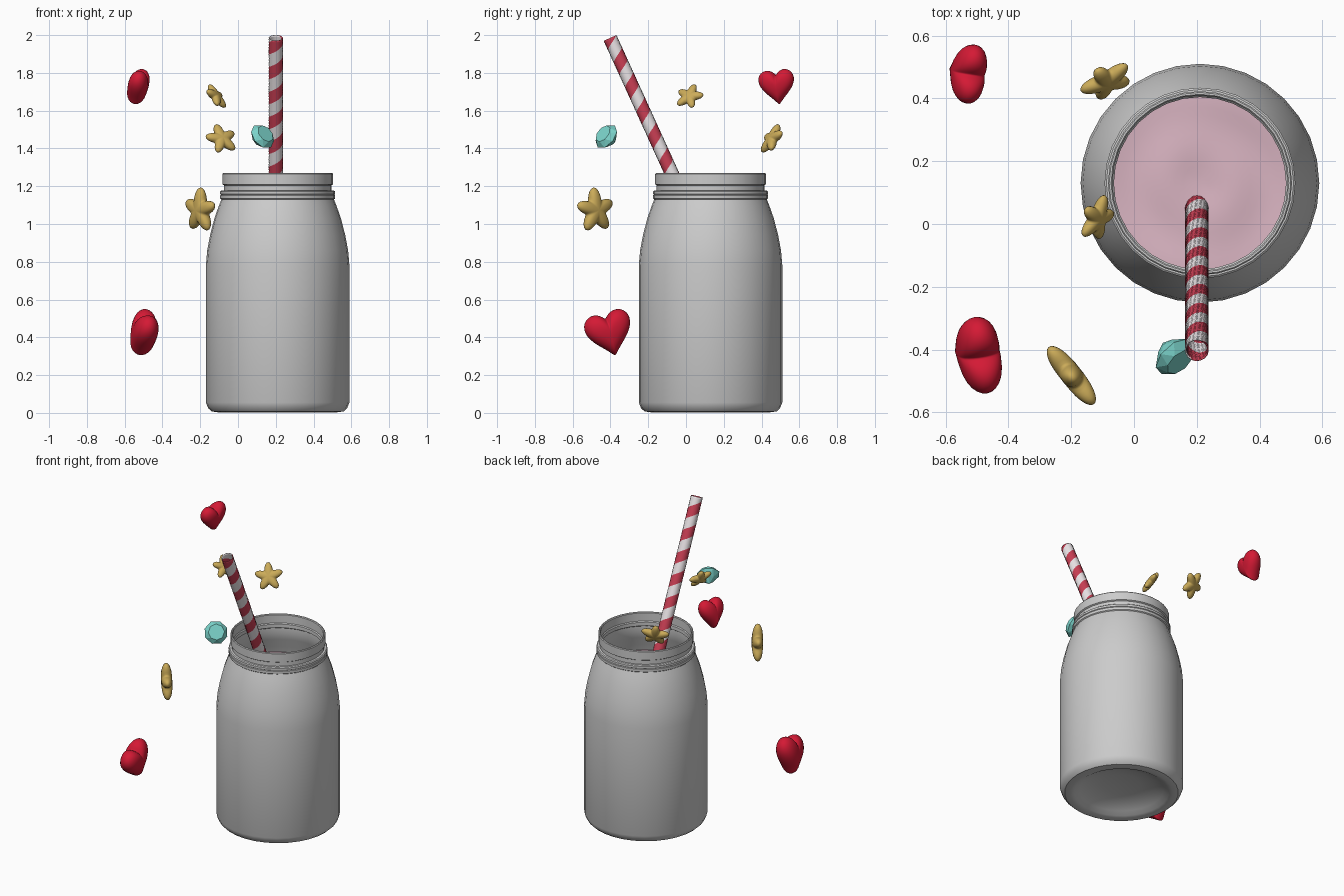
import bpy, bmesh
from math import sin, cos, pi, tau, radians
from mathutils import Vector, Matrix

if "Cube" in bpy.data.objects:
    bpy.data.objects.remove(bpy.data.objects["Cube"])


def mat(name, r, g, b):
    m = bpy.data.materials.new(name)
    m.diffuse_color = (r, g, b, 1)
    m.use_nodes = True
    m.node_tree.nodes["Principled BSDF"].inputs["Base Color"].default_value = m.diffuse_color
    return m


RED = mat("heart_red", 0.66, 0.01, 0.035)
GOLD = mat("gold", 0.60, 0.41, 0.10)
TEAL = mat("teal", 0.20, 0.66, 0.60)
PINK = mat("milk_pink", 0.70, 0.46, 0.54)
STRIPE = mat("stripe_red", 0.60, 0.05, 0.09)
WHITE = mat("stripe_white", 0.84, 0.79, 0.81)


def finish(name, bm, mats=(), matrix=Matrix(), angle=40):
    bmesh.ops.remove_doubles(bm, verts=bm.verts, dist=1e-5)
    bmesh.ops.recalc_face_normals(bm, faces=bm.faces)
    me = bpy.data.meshes.new(name)
    bm.to_mesh(me)
    bm.free()
    ob = bpy.data.objects.new(name, me)
    bpy.context.collection.objects.link(ob)
    for m in mats:
        me.materials.append(m)
    ob.matrix_world = matrix
    if angle:
        bpy.ops.object.select_all(action='DESELECT')
        ob.select_set(True)
        bpy.context.view_layer.objects.active = ob
        bpy.ops.object.shade_smooth_by_angle(angle=radians(angle))
    return ob


def loft(rings, pick=lambda i: 0):
    """Skin equal-length closed rings; pick(i) gives the material of column i."""
    bm = bmesh.new()
    vs = [[bm.verts.new(p) for p in ring] for ring in rings]
    n = len(rings[0])
    for a, b in zip(vs, vs[1:]):
        for i in range(n):
            j = (i + 1) % n
            bm.faces.new((a[i], a[j], b[j], b[i])).material_index = pick(i)
    return bm


def circle(r, z, n=32, turn=0.0):
    return [(r * cos(tau * i / n + turn), r * sin(tau * i / n + turn), z) for i in range(n)]


def pose(loc, normal, roll=0):
    """Local z along normal, local y as upright as possible, then rolled."""
    z = Vector(normal).normalized()
    y = (Vector((0, 0, 1)) - z * z.z).normalized()
    x = y.cross(z)
    rot = Matrix((x, y, z)).transposed().to_4x4()
    return Matrix.Translation(loc) @ rot @ Matrix.Rotation(radians(roll), 4, 'Z')


def pillow(name, outline, thick, material, matrix, steps=14):
    """Puffy solid: outline shrinking to a pole on each side."""
    rings = []
    for k in range(steps + 1):
        t = -pi / 2 + pi * k / steps
        s = max(cos(t), 0) ** 0.75 if 0 < k < steps else 0
        rings.append([(x * s, y * s, thick / 2 * sin(t)) for x, y in outline])
    return finish(name, loft(rings), [material], matrix, 60)


# Jar: outside from the hollow base up, over the lip and down the inside
JAR = Matrix.Translation((0.21, 0.13, 0))
profile = [(0, .07), (.12, .066), (.2, .052), (.26, .028), (.29, .01), (.315, .003), (.35, .008),
           (.368, .025), (.38, .055), (.38, .78), (.373, .86), (.358, .94), (.335, 1.03),
           (.312, 1.095), (.298, 1.13), (.304, 1.135), (.304, 1.152), (.3, 1.155), (.304, 1.158),
           (.304, 1.172), (.298, 1.177), (.285, 1.178), (.285, 1.205), (.293, 1.21),
           (.293, 1.265), (.289, 1.27), (.283, 1.27), (.279, 1.265), (.279, 1.21),
           (.274, 1.204), (.274, 1.18), (.286, 1.172), (.286, 1.135), (.298, 1.09),
           (.321, 1.03), (.345, .94), (.361, .85), (.367, .78), (.367, .1), (.34, .085), (0, .085)]
finish("jar", loft([circle(r, z) for r, z in profile]), matrix=JAR, angle=35)

# Milkshake filling with a gently swirled surface
rings = [circle(0, .09), circle(.33, .09), circle(.362, .12), circle(.362, .78),
         circle(.355, .85), circle(.339, .94), circle(.33, .98)]
for k in range(12, -1, -1):
    r = .325 * k / 12
    rings.append([(r * cos(a), r * sin(a),
                   .995 + .006 * (k / 12) * sin(2 * a + 22 * r) - .004 * cos(30 * r))
                  for a in (tau * i / 32 for i in range(32))])
finish("milkshake", loft(rings), [PINK], JAR, 50)

# Straw: columns twist around the tube, half red and half white
top, low = Vector((0.2, -0.402, 1.985)), Vector((0.2, 0.42, 0.18))
length, rows, period = (top - low).length, 210, 0.145
rings = [circle(.035, length * k / rows, 16, tau * length * k / rows / period)
         for k in range(rows + 1)]
axis = (top - low).to_track_quat('Z', 'Y').to_matrix().to_4x4()
straw = finish("straw", loft(rings, lambda i: int(i < 8)), [WHITE, STRIPE],
               Matrix.Translation(low) @ axis, 50)
wall = straw.modifiers.new("wall", 'SOLIDIFY')
wall.thickness = 0.003


# Hearts
def heart(w, h):
    pts = [(12.5 * sin(t) - 3 * sin(3 * t),
            13 * cos(t) - 4 * cos(2 * t) - 1.5 * cos(3 * t) - .5 * cos(4 * t))
           for t in (tau * i / 48 for i in range(48))]
    lo, hi = min(p[1] for p in pts), max(p[1] for p in pts)
    wide = 2 * max(p[0] for p in pts)
    return [(x * w / wide, (y - (lo + hi) / 2) * h / (hi - lo)) for x, y in pts]


pillow("heart_upper", heart(.19, .185), .105, RED,
       pose((-.53, .483, 1.725), (.95, -.12, -.25), 6))
pillow("heart_lower", heart(.25, .235), .135, RED,
       pose((-.498, -.405, .418), (.95, .18, -.15), 16))


# Stars
def star(r):
    return [(-r * (.77 + .23 * cos(5 * a)) * sin(a), r * (.77 + .23 * cos(5 * a)) * cos(a))
            for a in (tau * i / 60 for i in range(60))]


for name, r, loc, normal, roll in (
        ("star_small", .078, (-.117, .018, 1.675), (.72, -.3, .55), -10),
        ("star_medium", .09, (-.087, .455, 1.45), (.35, -.75, .48), 8),
        ("star_large", .122, (-.2, -.48, 1.072), (.78, .62, .03), 4)):
    pillow(name, star(r), r * .56, GOLD, pose(loc, normal, roll))

# Gem: flat table, eight-sided girdle and pointed base
bm = bmesh.new()
for p in circle(.05, .028, 8) + circle(.074, 0, 8, pi / 8) + circle(.042, -.036, 8) + [(0, 0, -.068)]:
    bm.verts.new(p)
bmesh.ops.convex_hull(bm, input=bm.verts)
bmesh.ops.dissolve_limit(bm, angle_limit=.02, verts=bm.verts, edges=bm.edges)
finish("gem", bm, [TEAL], pose((.13, -.422, 1.464), (.55, -.62, .5)), 0)
